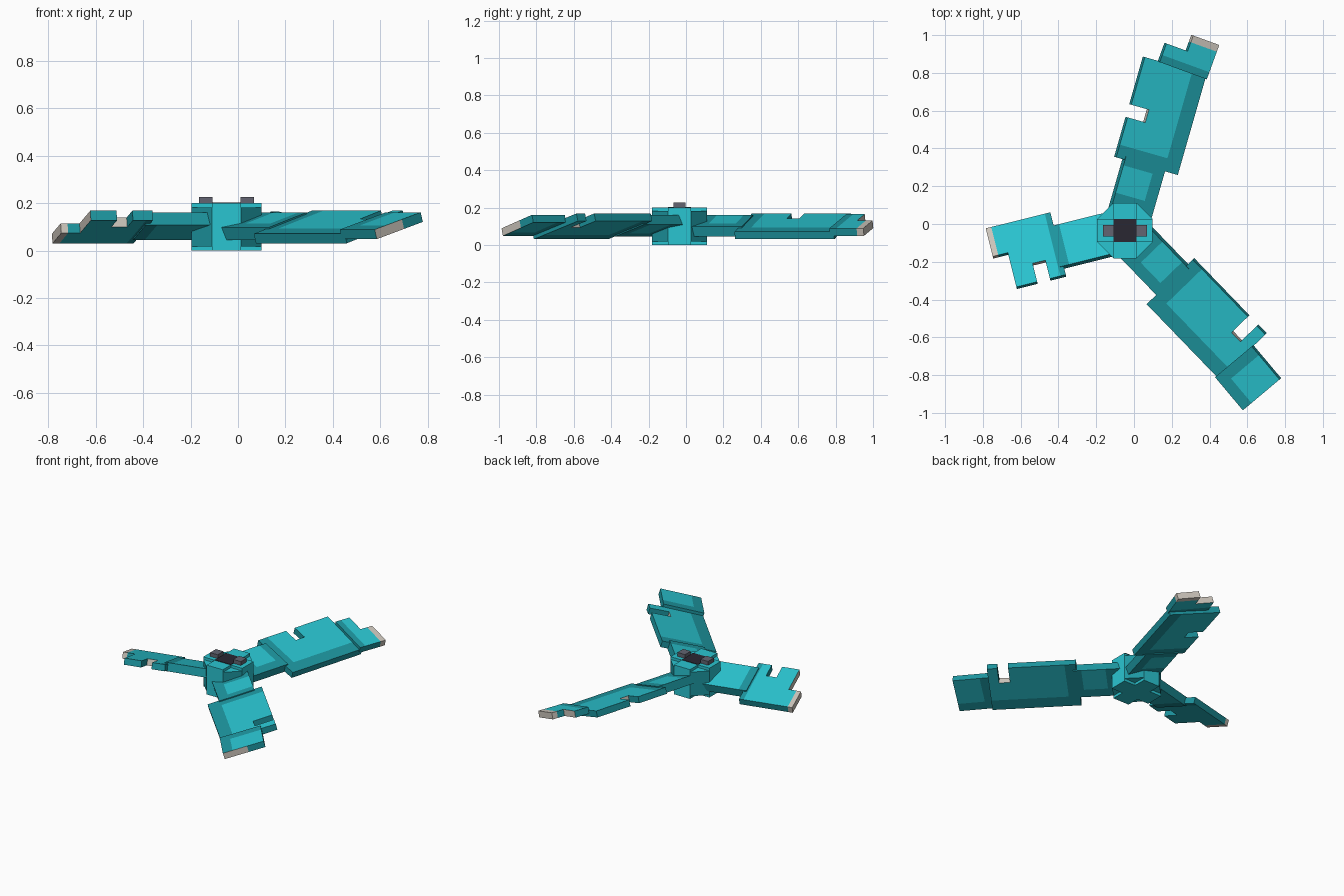
import bpy
import bmesh
from math import radians, cos, sin, tan, pi
from mathutils import Matrix, Vector

cube = bpy.data.objects.get("Cube")
if cube:
    bpy.data.objects.remove(cube, do_unlink=True)


def material(name, rgb):
    linear = [(c / 255) ** 2.2 for c in rgb] + [1]
    mat = bpy.data.materials.new(name)
    mat.use_nodes = True
    mat.diffuse_color = linear
    mat.node_tree.nodes["Principled BSDF"].inputs["Base Color"].default_value = linear
    return mat


TEAL, DARK, BARE, GREY, BLACK = range(5)
MATS = [material("teal_paint", (46, 196, 208)),
        material("worn_teal", (35, 150, 160)),
        material("bare_edge", (205, 198, 188)),
        material("grey_metal", (98, 100, 112)),
        material("black_plate", (46, 44, 54))]

CENTRE = Vector((-0.048, -0.035, 0))
TILT = radians(16)


def add_object(name, bm, matrix):
    bmesh.ops.recalc_face_normals(bm, faces=bm.faces)
    mesh = bpy.data.meshes.new(name)
    bm.to_mesh(mesh)
    bm.free()
    for mat in MATS:
        mesh.materials.append(mat)
    obj = bpy.data.objects.new(name, mesh)
    obj.matrix_world = matrix
    bpy.context.collection.objects.link(obj)
    return obj


def box(name, centre, size, mat):
    bm = bmesh.new()
    bmesh.ops.create_cube(bm, size=1)
    bmesh.ops.scale(bm, vec=size, verts=bm.verts)
    for f in bm.faces:
        f.material_index = mat
    add_object(name, bm, Matrix.Translation(CENTRE + Vector(centre)))


def cross(name, low, high, turn, side_mat):
    """Plus-shaped prism; two of them, turned by 45 degrees, make the hub."""
    r = 0.147
    h = r * tan(pi / 8)
    bm = bmesh.new()
    verts = []
    for k in range(4):
        rot = Matrix.Rotation(k * pi / 2, 3, 'Z')
        for p in ((r, -h), (r, h), (h, h)):
            verts.append(bm.verts.new(rot @ Vector((*p, low))))
    face = bm.faces.new(verts)
    out = bmesh.ops.extrude_face_region(bm, geom=[face])["geom"]
    top = [v for v in out if isinstance(v, bmesh.types.BMVert)]
    bmesh.ops.translate(bm, vec=(0, 0, high - low), verts=top)
    bm.normal_update()
    for f in bm.faces:
        f.material_index = TEAL if abs(f.normal.z) > 0.5 else side_mat
    add_object(name, bm, Matrix.Translation(CENTRE) @ Matrix.Rotation(turn, 4, 'Z'))


def plate(name, angle, us, vs, thick, keep, paint, yaw=0, lift=0):
    """Tilted blade plate on a grid: us run outwards, vs run across."""
    bm = bmesh.new()
    t = thick / 2
    grid = [[bm.verts.new((u, v / cos(TILT), -t)) for v in vs] for u in us]
    for i in range(len(us) - 1):
        for j in range(len(vs) - 1):
            if keep((us[i] + us[i + 1]) / 2, (vs[j] + vs[j + 1]) / 2):
                bm.faces.new((grid[i][j], grid[i + 1][j],
                              grid[i + 1][j + 1], grid[i][j + 1]))
    out = bmesh.ops.extrude_face_region(bm, geom=bm.faces[:])["geom"]
    top = [v for v in out if isinstance(v, bmesh.types.BMVert)]
    bmesh.ops.translate(bm, vec=(0, 0, thick), verts=top)
    bmesh.ops.delete(bm, geom=[v for v in bm.verts if not v.link_faces], context='VERTS')
    bmesh.ops.recalc_face_normals(bm, faces=bm.faces)
    bm.normal_update()
    for f in bm.faces:
        c = f.calc_center_median()
        f.material_index = paint(c.x, c.y * cos(TILT), f.normal)
    pivot = Matrix.Translation((us[0], vs[0], 0))
    add_object(name, bm,
               Matrix.Translation(CENTRE + Vector((0, 0, 0.103 + lift)))
               @ Matrix.Rotation(radians(angle), 4, 'Z')
               @ pivot @ Matrix.Rotation(radians(yaw), 4, 'Z') @ pivot.inverted()
               @ Matrix.Rotation(TILT, 4, 'X'))


def whole(u, v):
    return True


def blade_paint(start, low, notch=None, bare=None):
    """Worn paint at the inner end and low edge, bare metal where broken."""
    def paint(u, v, n):
        if bare and bare(u, v, n):
            return BARE
        if notch and n.y > 0.5 and notch[0] < u < notch[1]:
            return BARE
        if abs(n.z) < 0.5:
            return DARK
        return DARK if u < start or v < low else TEAL
    return paint


# Hub with its top plate and two lugs
cross("hub_core", 0, 0.2, 0, TEAL)
cross("hub_corners", 0.018, 0.182, pi / 4, DARK)
box("hub_top_plate", (0, 0, 0.2), (0.122, 0.122, 0.006), BLACK)
for side, label in ((1, "left"), (-1, "right")):
    box("hub_lug_" + label, (side * 0.087, 0, 0.212), (0.057, 0.062, 0.028), GREY)

BACK, FRONT, SHORT = 74, -46, 194

# Inner blade arms
for label, angle, low in (("back", BACK, -0.07), ("front", FRONT, -0.05), ("short", SHORT, -0.2)):
    plate("inner_arm_" + label, angle, (0.08, 0.18, 0.33, 0.38), (-0.11, -0.05, 0.11),
          0.055, whole,
          lambda u, v, n, low=low: DARK if abs(n.z) < 0.5 or v < low
          or (u < 0.18 and low > -0.1) or u > 0.33 else TEAL)

# Wide middle panels, each with a notch broken out of the high edge
for label, angle, notch, depth in (("back", BACK, (0.58, 0.65), 0.06),
                                   ("front", FRONT, (0.78, 0.848), 0.037)):
    plate("middle_panel_" + label, angle, (0.36, 0.43, *notch, 0.912),
          (-0.182, -0.105, depth, 0.157), 0.042,
          lambda u, v, n=notch, d=depth: not (n[0] < u < n[1] and v > d),
          blade_paint(0.43, -0.105, notch))

# Shortened blade: notched panel with a broken tip on the low side
plate("middle_panel_short", SHORT, (0.36, 0.39, 0.447, 0.516, 0.63, 0.682, 0.712),
      (-0.184, -0.031, 0.056, 0.156), 0.042,
      lambda u, v: not (0.447 < u < 0.516 and v > 0.056) and not (u > 0.63 and v > -0.031),
      blade_paint(0.39, -1, (0.447, 0.516),
                  lambda u, v, n: u > 0.69 or (n.x > 0.5 and u > 0.6)))

# Outer blade tips, slightly turned and raised
plate("outer_tip_back", BACK, (0.89, 0.93, 0.995, 1.045, 1.083),
      (-0.19, -0.125, -0.044, 0.075), 0.042,
      lambda u, v: not (u > 0.995 and v > -0.044),
      blade_paint(0.93, -1, None,
                  lambda u, v, n: u > 1.045 or (n.x > 0.5 and u > 0.98)),
      yaw=-4, lift=0.02)
plate("outer_tip_front", FRONT, (0.89, 0.95, 1.119), (-0.19, -0.13, -0.04, 0.063), 0.042,
      whole,
      blade_paint(0.95, -0.13, None,
                  lambda u, v, n: n.x > 0.5 and v < -0.04),
      yaw=-4, lift=0.02)
